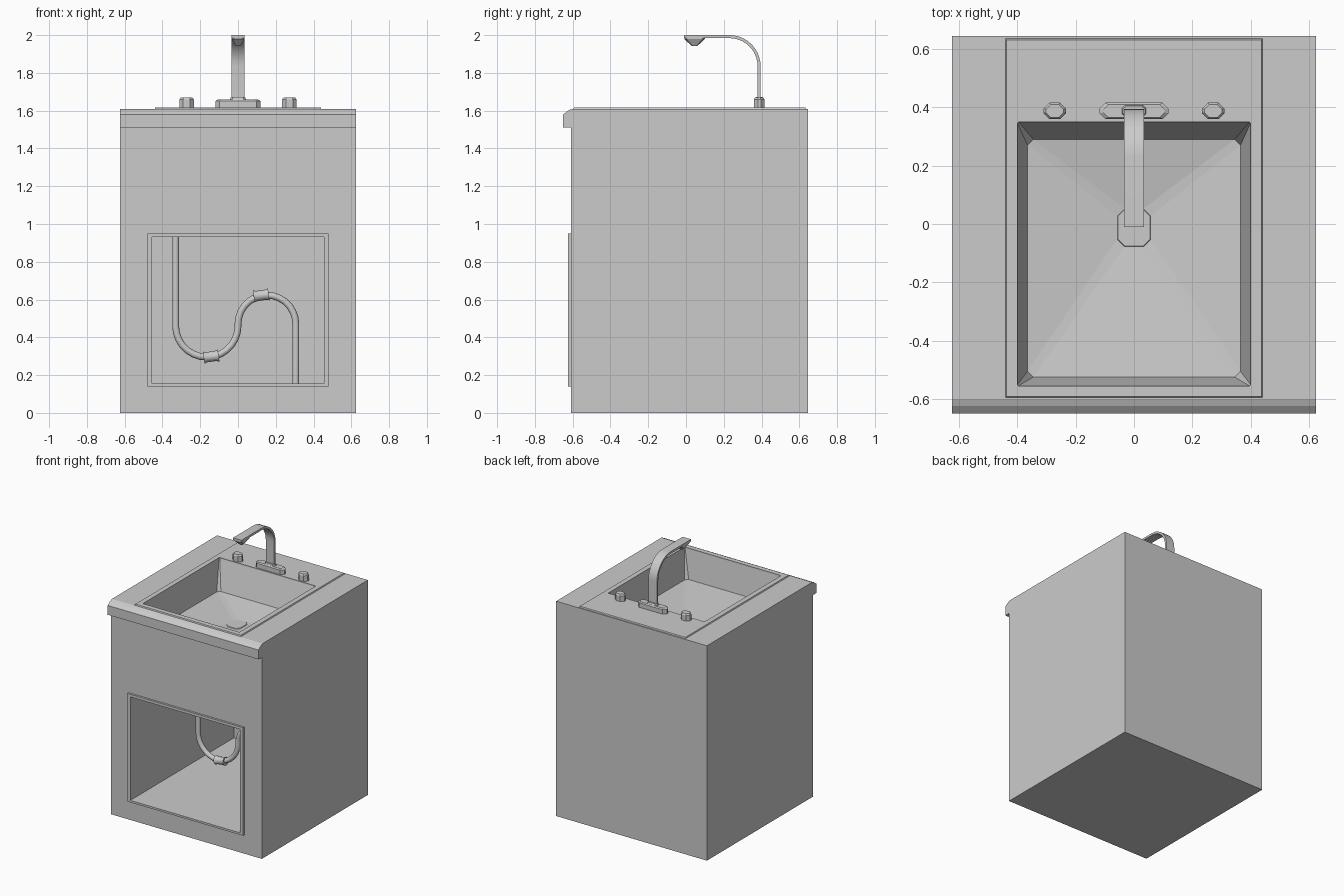
import bpy, bmesh, math
from mathutils import Vector

if "Cube" in bpy.data.objects:
    bpy.data.objects.remove(bpy.data.objects["Cube"])


def loft(name, rings, smooth=False):
    """Closed solid through matching rings of points."""
    bm = bmesh.new()
    vs = [[bm.verts.new(p) for p in r] for r in rings]
    n = len(vs[0])
    for a, b in zip(vs, vs[1:]):
        for i in range(n):
            j = (i + 1) % n
            bm.faces.new((a[i], a[j], b[j], b[i]))
    bm.faces.new(vs[0][::-1])
    bm.faces.new(vs[-1])
    bmesh.ops.recalc_face_normals(bm, faces=bm.faces)
    me = bpy.data.meshes.new(name)
    bm.to_mesh(me)
    bm.free()
    ob = bpy.data.objects.new(name, me)
    bpy.context.collection.objects.link(ob)
    if smooth:
        select(ob)
        bpy.ops.object.shade_smooth_by_angle(angle=math.radians(40))
    return ob


def select(ob):
    bpy.ops.object.select_all(action='DESELECT')
    ob.select_set(True)
    bpy.context.view_layer.objects.active = ob


def octo(x0, x1, y0, y1, c, z):
    """Rectangle with clipped corners at height z."""
    return [(x0 + c, y0, z), (x1 - c, y0, z), (x1, y0 + c, z), (x1, y1 - c, z),
            (x1 - c, y1, z), (x0 + c, y1, z), (x0, y1 - c, z), (x0, y0 + c, z)]


def box(name, x0, x1, y0, y1, z0, z1, inset=0):
    def ring(z, i):
        return [(x0 + i, y0 + i, z), (x1 - i, y0 + i, z), (x1 - i, y1 - i, z), (x0 + i, y1 - i, z)]
    return loft(name, [ring(z0, 0), ring(z1, inset)])


def cut(ob, cutter):
    m = ob.modifiers.new("cut", 'BOOLEAN')
    m.object = cutter
    m.operation = 'DIFFERENCE'
    m.solver = 'EXACT'
    select(ob)
    bpy.ops.object.modifier_apply(modifier=m.name)


def tube(name, path, r, sides=12):
    """Round pipe along a path in the xz plane."""
    rings = []
    for i, p in enumerate(path):
        t = (path[min(i + 1, len(path) - 1)] - path[max(i - 1, 0)]).normalized()
        side = Vector((0, 1, 0))
        up = t.cross(side)
        rad = r[i] if isinstance(r, list) else r
        rings.append([p + rad * (math.cos(a) * side + math.sin(a) * up)
                      for a in (2 * math.pi * k / sides for k in range(sides))])
    return loft(name, rings, True)


def arc(cx, cz, r, a0, a1, n=14):
    return [(cx + r * math.cos(math.radians(a0 + (a1 - a0) * i / n)),
             cz + r * math.sin(math.radians(a0 + (a1 - a0) * i / n))) for i in range(n + 1)]


# cabinet body with overhanging front lip
side = [(-0.61, 0), (0.645, 0), (0.645, 1.61), (-0.60, 1.61), (-0.625, 1.60),
        (-0.65, 1.58), (-0.65, 1.51), (-0.61, 1.51)]
body = loft("cabinet", [[(x, y, z) for y, z in side] for x in (-0.625, 0.625)])

# raised basin rim and cupboard opening frame
rim = box("basin_rim", -0.445, 0.445, -0.60, 0.64, 1.60, 1.618, 0.008)
frame = box("opening_frame", -0.48, 0.48, -0.625, -0.60, 0.14, 0.95)

# hollow out basin and cupboard
basin = loft("basin_cutter", [octo(-0.40, 0.40, -0.555, 0.35, 0.004, 1.65),
                              octo(-0.40, 0.40, -0.555, 0.35, 0.004, 1.61),
                              octo(-0.365, 0.365, -0.525, 0.29, 0.02, 1.40),
                              octo(-0.06, 0.06, -0.08, 0.055, 0.025, 1.36)])
cupboard = box("cupboard_cutter", -0.455, 0.455, -0.7, 0.60, 0.155, 0.93)
for ob, cutter in ((body, basin), (rim, basin), (body, cupboard), (frame, cupboard)):
    cut(ob, cutter)
for c in (basin, cupboard):
    bpy.data.objects.remove(c, do_unlink=True)

# drain
loft("drain", [octo(-0.06, 0.06, -0.08, 0.055, 0.025, 1.355),
               octo(-0.055, 0.055, -0.075, 0.05, 0.023, 1.364)])

# tap base and handles
loft("tap_base", [octo(-0.118, 0.118, 0.36, 0.416, 0.02, 1.61),
                  octo(-0.118, 0.118, 0.36, 0.416, 0.02, 1.652),
                  octo(-0.105, 0.105, 0.366, 0.41, 0.016, 1.66)])
for s, label in ((-1, "left"), (1, "right")):
    x = 0.272 * s
    loft(label + "_handle", [octo(x - 0.038, x + 0.038, 0.36, 0.416, 0.02, 1.61),
                             octo(x - 0.038, x + 0.038, 0.36, 0.416, 0.02, 1.66),
                             octo(x - 0.03, x + 0.03, 0.366, 0.41, 0.016, 1.67)])

# flat curved spout: inner and outer line of the strap, in the yz plane
spine = [(0.387, 1.64)] + arc(0.23, 1.835, 0.157, 0, 90, 10) + [(-0.01, 1.992)]
rings = []
for i, (y, z) in enumerate(spine):
    a, b = Vector(spine[max(i - 1, 0)]), Vector(spine[min(i + 1, len(spine) - 1)])
    t = (b - a).normalized()
    n = Vector((t.y, -t.x)) * 0.008
    rings.append([(sx * 0.035, y + k * n.x, z + k * n.y)
                  for sx, k in ((-1, -1), (1, -1), (1, 1), (-1, 1))])
loft("spout", rings, True)
loft("spout_collar", [octo(-0.045, 0.045, 0.364, 0.412, 0.015, 1.65),
                      octo(-0.038, 0.038, 0.37, 0.404, 0.01, 1.672)])
loft("spout_nozzle", [octo(-0.034, 0.034, -0.009, 0.10, 0.012, 1.986),
                      octo(-0.034, 0.034, -0.009, 0.10, 0.012, 1.98),
                      octo(-0.012, 0.012, 0.03, 0.06, 0.005, 1.942)])

# S-shaped waste pipe with two couplings
pts = [(-0.33, 0.94)] + arc(-0.165, 0.46, 0.165, 180, 360) \
    + arc(0.153, 0.47, 0.153, 180, 0) + [(0.306, 0.145)]
tube("waste_pipe", [Vector((x, 0, z)) for x, z in pts], 0.018)
for i, (x, z, ang) in enumerate(((-0.142, 0.298, 8), (0.123, 0.622, 8))):
    d = Vector((math.cos(math.radians(ang)), 0, math.sin(math.radians(ang))))
    c = Vector((x, 0, z))
    tube("pipe_coupling_%d" % (i + 1), [c + d * k for k in (-0.04, -0.022, 0.022, 0.04)],
         [0.032, 0.027, 0.027, 0.032])
